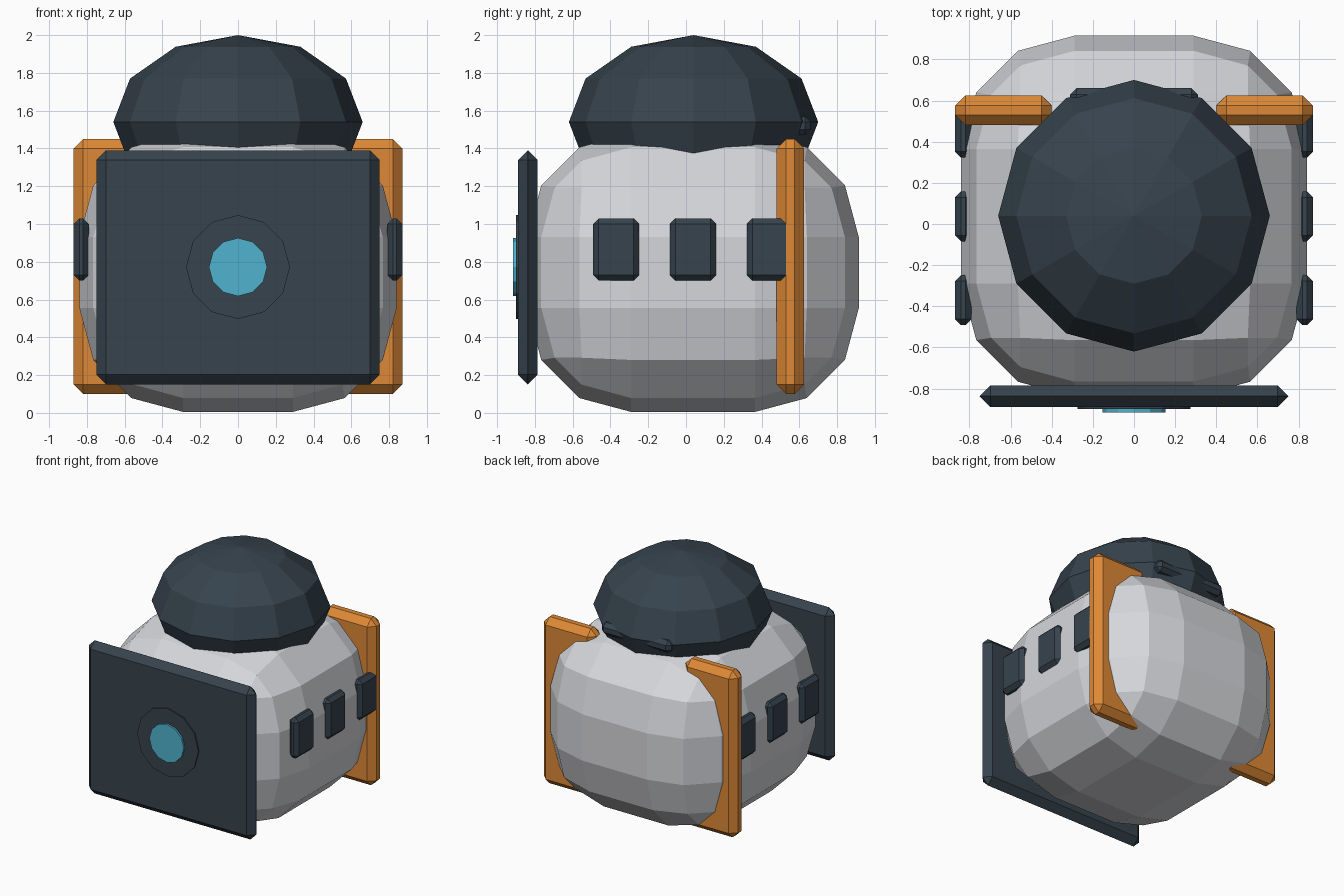
import bpy
import math

cube = bpy.data.objects.get("Cube")
if cube:
    bpy.data.objects.remove(cube, do_unlink=True)


def material(name, color):
    mat = bpy.data.materials.new(name)
    mat.use_nodes = True
    rgba = (*color, 1.0)
    mat.diffuse_color = rgba
    mat.node_tree.nodes["Principled BSDF"].inputs["Base Color"].default_value = rgba
    return mat


shell_grey = material("shell grey", (0.67, 0.68, 0.71))
slate = material("dark slate", (0.037, 0.056, 0.075))
orange = material("orange", (0.73, 0.25, 0.037))
cyan = material("cyan", (0.08, 0.45, 0.62))


def finish(name, mat):
    obj = bpy.context.object
    obj.name = name
    obj.data.materials.append(mat)
    return obj


def bevelled_box(name, mat, x, y, z, bevel, segments=1):
    """Box spanning the given (min, max) ranges with bevelled edges."""
    spans = (x, y, z)
    bpy.ops.mesh.primitive_cube_add(size=1, location=[(a + b) / 2 for a, b in spans])
    obj = finish(name, mat)
    obj.scale = [b - a for a, b in spans]
    bpy.ops.object.transform_apply(location=False, rotation=False, scale=True)
    mod = obj.modifiers.new("bevel", 'BEVEL')
    mod.width = bevel
    mod.segments = segments
    mod.limit_method = 'NONE'
    return obj


def front_disc(name, mat, radius, y):
    """Twelve-sided disc facing the front, with a corner at the top."""
    bpy.ops.mesh.primitive_cylinder_add(
        vertices=12, radius=radius, depth=y[1] - y[0],
        location=(0, (y[0] + y[1]) / 2, 0.772), rotation=(math.pi / 2, 0, 0))
    return finish(name, mat)


# Rounded body
bevelled_box("body", shell_grey, (-0.84, 0.84), (-0.84, 0.915), (0.005, 1.48), 0.55, 3)

# Squashed dome sunk into the body
bpy.ops.mesh.primitive_uv_sphere_add(segments=12, ring_count=6, radius=1, location=(0, 0.04, 1.54))
dome = finish("dome", slate)
dome.scale = (0.66, 0.66, 0.46)
bevelled_box("dome_rear_bar", slate, (-0.31, 0.31), (0.54, 0.66), (1.47, 1.57), 0.03)

# Front plate with its emblem-free round lamp
bevelled_box("front_plate", slate, (-0.75, 0.75), (-0.89, -0.785), (0.15, 1.39), 0.052)
front_disc("lamp_base", slate, 0.275, (-0.90, -0.87))
front_disc("lamp", cyan, 0.154, (-0.915, -0.88))

# Side fins and side blocks, repeated on both sides
for side, label in ((1, "left"), (-1, "right")):
    def across(inner, outer):
        return tuple(sorted((side * inner, side * outer)))

    bevelled_box(f"{label}_fin", orange, across(0.40, 0.87), (0.48, 0.625), (0.10, 1.45), 0.05)
    for i in range(3):
        y = -0.37 + 0.407 * i
        bevelled_box(f"{label}_block_{i + 1}", slate, across(0.79, 0.87),
                     (y - 0.122, y + 0.122), (0.70, 1.03), 0.03)
